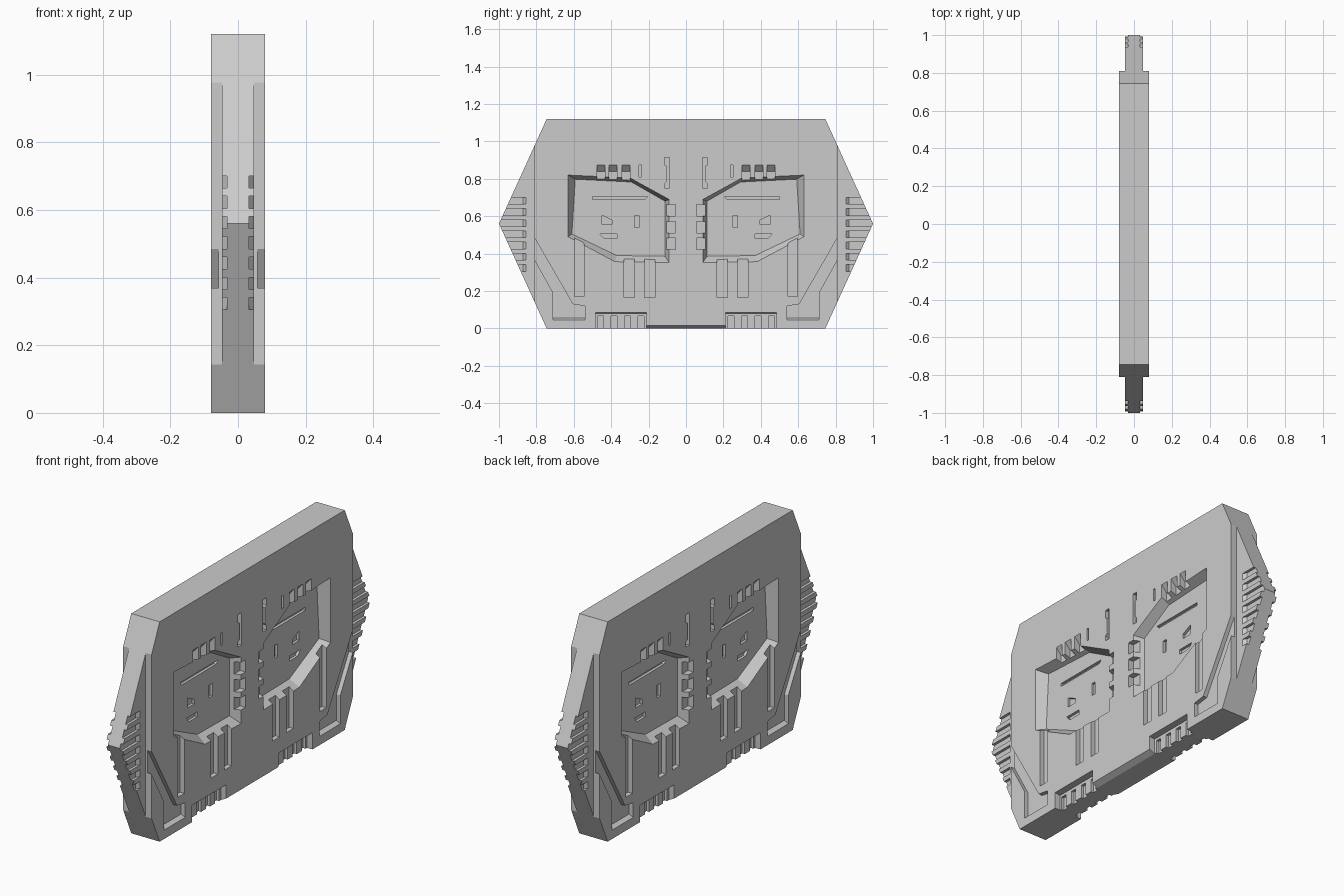
import bpy
import bmesh

old = bpy.data.objects.get("Cube")
if old:
    bpy.data.objects.remove(old, do_unlink=True)

FACE = 0.08      # half thickness of the slab
TIP = 0.047      # half thickness of the thin ends

grey = bpy.data.materials.new("light grey")
grey.use_nodes = True
grey.diffuse_color = (0.6, 0.6, 0.6, 1)
grey.node_tree.nodes["Principled BSDF"].inputs["Base Color"].default_value = (0.6, 0.6, 0.6, 1)


def loft(bm, rings):
    """Closed solid through rings of (x, outline) with outlines in y, z."""
    loops = [[bm.verts.new((x, y, z)) for y, z in outline] for x, outline in rings]
    for a, b in zip(loops, loops[1:]):
        for i in range(len(a)):
            j = (i + 1) % len(a)
            bm.faces.new((a[i], a[j], b[j], b[i]))
    bm.faces.new(loops[0][::-1])
    bm.faces.new(loops[-1])


def rect(y0, y1, z0, z1):
    return [(y0, z0), (y1, z0), (y1, z1), (y0, z1)]


def make_object(name, bm):
    bmesh.ops.recalc_face_normals(bm, faces=bm.faces)
    mesh = bpy.data.meshes.new(name)
    bm.to_mesh(mesh)
    bm.free()
    mesh.materials.append(grey)
    obj = bpy.data.objects.new(name, mesh)
    bpy.context.collection.objects.link(obj)
    return obj


def pocket(bm, outline, floor_x, floor=None, top=FACE):
    """Recess cutter, repeated on both faces and both halves."""
    for sx in (1, -1):
        for sy in (1, -1):
            flip = lambda pts: [(y * sy, z) for y, z in pts]
            rings = [(sx * (top + 0.03), flip(outline))]
            if floor:
                rings.append((sx * top, flip(outline)))
            rings.append((sx * floor_x, flip(floor or outline)))
            loft(bm, rings)


# Hexagonal slab
bm = bmesh.new()
hexagon = [(-0.745, 0), (0.745, 0), (1, 0.56), (0.745, 1.12), (-0.745, 1.12), (-1, 0.56)]
loft(bm, [(-FACE, hexagon), (FACE, hexagon)])
panel = make_object("wall_panel", bm)

# Large recesses: thin ends, pods, channels and base pockets
bm = bmesh.new()
pocket(bm, rect(-1.1, -0.81, -0.1, 1.2), TIP)
pod = [(-0.63, 0.82), (-0.3, 0.805), (-0.09, 0.69), (-0.09, 0.352), (-0.38, 0.357), (-0.63, 0.49)]
pod_floor = [(-0.592, 0.798), (-0.292, 0.783), (-0.112, 0.68), (-0.112, 0.386), (-0.37, 0.39), (-0.61, 0.505)]
pocket(bm, pod, 0.03, pod_floor)
channel = [(-0.83, 0.519), (-0.605, 0.13), (-0.54, 0.12), (-0.54, 0.045), (-0.71, 0.045), (-0.71, 0.19), (-0.83, 0.406)]
channel_floor = [(y, z + 0.012 if z < 0.05 else z) for y, z in channel]
pocket(bm, channel, 0.058, channel_floor)
pocket(bm, rect(-0.485, -0.21, -0.05, 0.085), 0.05, rect(-0.485, -0.21, -0.05, 0.08))
large_cuts = make_object("large_recess_cutter", bm)

# Small recesses
bm = bmesh.new()
for i in range(7):                       # ribs on the thin ends
    z = 0.305 + i * 0.06
    pocket(bm, rect(-1.1, -0.855, z, z + 0.036), 0.033,
           rect(-1.1, -0.872, z, z + 0.036), TIP)
for y in (-0.455, -0.39, -0.32):         # notches above each pod
    pocket(bm, rect(y - 0.021, y + 0.021, 0.75, 0.873), 0.05,
           rect(y - 0.021, y + 0.021, 0.75, 0.84))
for z in (0.452, 0.542, 0.632):          # notches beside each pod
    pocket(bm, rect(-0.14, -0.055, z - 0.031, z + 0.031), 0.05)
for y in (-0.304, -0.193):               # legs below each pod
    pocket(bm, rect(y - 0.028, y + 0.028, 0.165, 0.42), 0.056)
pocket(bm, rect(-0.597, -0.546, 0.17, 0.52), 0.056)
for y in (-0.458, -0.385, -0.312, -0.24):  # slots in the base pockets
    pocket(bm, rect(y - 0.016, y + 0.016, -0.05, 0.066), 0.035)

# Slits and brackets between the pods
pocket(bm, rect(-0.251, -0.238, 0.81, 0.875), 0.06)
bracket = [(-0.115, 0.75), (-0.088, 0.75), (-0.088, 0.915), (-0.115, 0.915),
           (-0.115, 0.875), (-0.104, 0.87), (-0.104, 0.785), (-0.115, 0.775)]
pocket(bm, bracket, 0.06)

# Marks sunk into the pod floors
for mark in (
    [(-0.5, 0.706), (-0.205, 0.706), (-0.22, 0.69), (-0.5, 0.69)],
    rect(-0.275, -0.25, 0.54, 0.605),
    [(-0.45, 0.605), (-0.395, 0.578), (-0.395, 0.555), (-0.45, 0.555)],
    [(-0.46, 0.505), (-0.37, 0.505), (-0.37, 0.48), (-0.437, 0.48)],
):
    pocket(bm, mark, 0.016)
small_cuts = make_object("small_recess_cutter", bm)

# Chamfer along the middle of both bottom edges
bm = bmesh.new()
for s in (1, -1):
    ends = []
    for y in (-0.212, 0.212):
        ends.append([bm.verts.new((s * x, y, z)) for x, z in
                     ((0.05, 0), (0.05, -0.03), (0.1, -0.03), (0.1, 0.025))])
    a, b = ends
    for i in range(4):
        bm.faces.new((a[i], a[i - 1], b[i - 1], b[i]))
    bm.faces.new(a)
    bm.faces.new(b[::-1])
chamfer_cuts = make_object("chamfer_cutter", bm)

# Carve the slab, then drop the cutters
cutters = (large_cuts, small_cuts, chamfer_cuts)
for cutter in cutters:
    cutter.hide_render = True
    mod = panel.modifiers.new("carve", "BOOLEAN")
    mod.operation = "DIFFERENCE"
    mod.solver = "EXACT"
    mod.use_self = True
    mod.object = cutter
bpy.context.view_layer.update()
carved = bpy.data.meshes.new_from_object(
    panel.evaluated_get(bpy.context.evaluated_depsgraph_get()))
panel.modifiers.clear()
panel.data = carved
for cutter in cutters:
    bpy.data.objects.remove(cutter, do_unlink=True)
